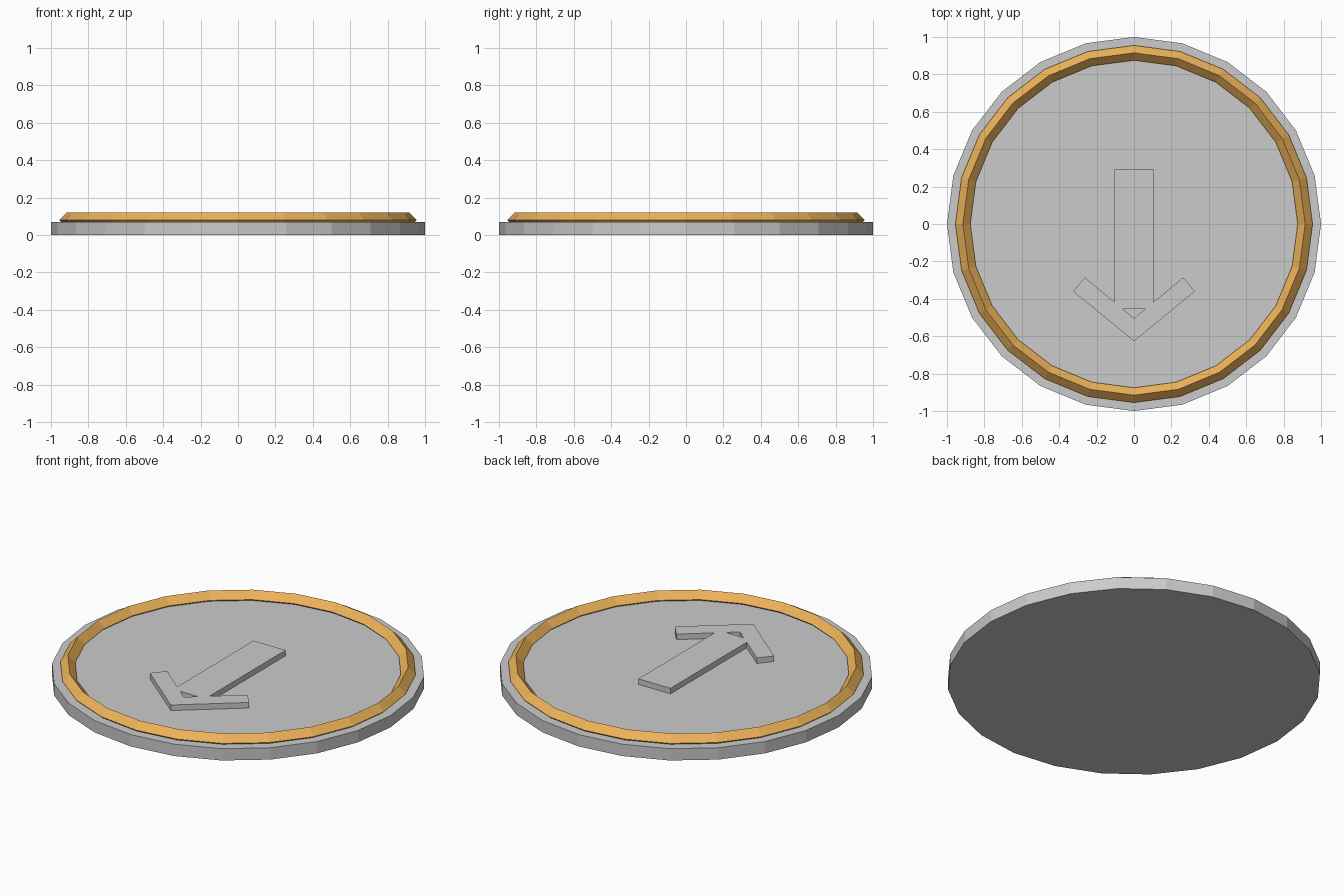
import bpy, bmesh, math

if "Cube" in bpy.data.objects:
    bpy.data.objects.remove(bpy.data.objects["Cube"])

SIDES = 24
DISC_TOP = 0.07

def finish(name, bm, color=None):
    bmesh.ops.recalc_face_normals(bm, faces=bm.faces[:])
    mesh = bpy.data.meshes.new(name)
    bm.to_mesh(mesh)
    bm.free()
    obj = bpy.data.objects.new(name, mesh)
    bpy.context.collection.objects.link(obj)
    if color:
        mat = bpy.data.materials.new(name + "_color")
        mat.diffuse_color = color
        mat.use_nodes = True
        mat.node_tree.nodes["Principled BSDF"].inputs["Base Color"].default_value = mat.diffuse_color
        mesh.materials.append(mat)
    return obj

# Base disc, with a corner on the x axis
bpy.ops.mesh.primitive_cylinder_add(vertices=SIDES, radius=1, depth=DISC_TOP,
                                    location=(0, 0, DISC_TOP / 2))
bpy.context.object.name = "base_disc"

# Orange rim: a torus with a diamond cross-section, partly sunk in the disc
bpy.ops.mesh.primitive_torus_add(major_segments=SIDES, minor_segments=4,
                                 major_radius=0.915, minor_radius=0.04,
                                 location=(0, 0, 0.08))
rim = bpy.context.object
rim.name = "rim_ring"
orange = bpy.data.materials.new("rim_orange")
orange.diffuse_color = (0.85, 0.45, 0.1, 1)
orange.use_nodes = True
orange.node_tree.nodes["Principled BSDF"].inputs["Base Color"].default_value = orange.diffuse_color
rim.data.materials.append(orange)

# Raised arrow: right half outline, extruded and mirrored; the notch on the
# centre line becomes the small triangular hole
half = [(0, 0.295), (0.105, 0.295), (0.105, -0.417), (0.263, -0.286),
        (0.325, -0.36), (0, -0.627), (0, -0.504), (0.059, -0.455), (0, -0.455)]
bm = bmesh.new()
face = bm.faces.new([bm.verts.new((x, y, DISC_TOP - 0.005)) for x, y in half])
ext = bmesh.ops.extrude_face_region(bm, geom=[face], use_keep_orig=True)
for v in ext["geom"]:
    if isinstance(v, bmesh.types.BMVert):
        v.co.z = 0.103
bmesh.ops.recalc_face_normals(bm, faces=bm.faces[:])
seam = [f for f in bm.faces if all(abs(v.co.x) < 1e-6 for v in f.verts)]
bmesh.ops.delete(bm, geom=seam, context='FACES_ONLY')
arrow = finish("arrow", bm)
mirror = arrow.modifiers.new("mirror", 'MIRROR')
mirror.use_clip = True
